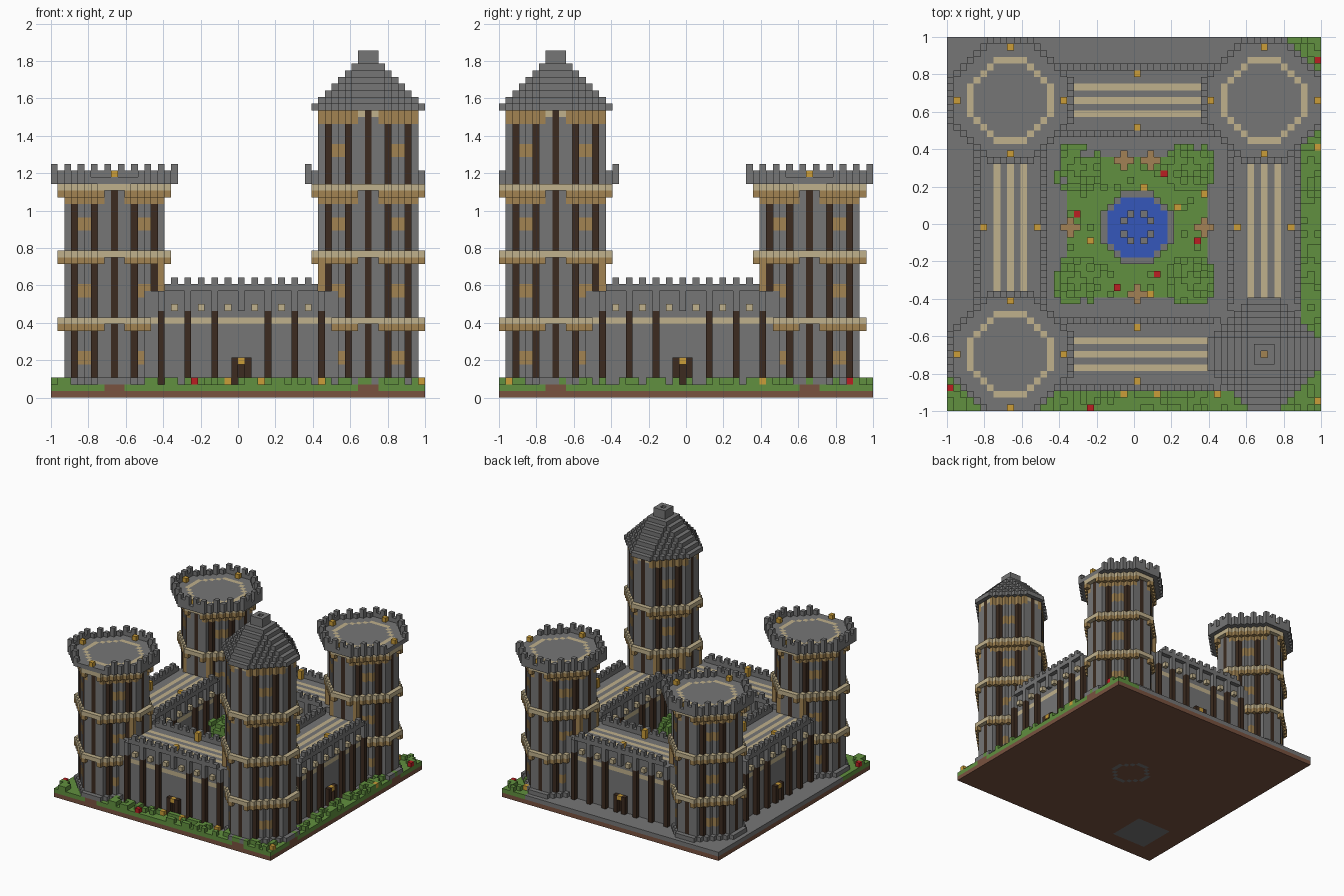
import bpy
import random

random.seed(4)
if "Cube" in bpy.data.objects:
    bpy.data.objects.remove(bpy.data.objects["Cube"])

N = 56                      # blocks along one side
UNIT = 2 / N
COLOURS = {
    "stone": (.18, .18, .18), "sandstone": (.53, .44, .265), "tan": (.36, .23, .085),
    "gold": (.60, .34, .04), "dark_wood": (.045, .024, .014), "dirt": (.19, .084, .05),
    "grass": (.12, .28, .05), "water": (.036, .095, .50), "red": (.50, .013, .016),
    "timber": (.36, .22, .09),
}
MATS = {}
for name, rgb in COLOURS.items():
    m = bpy.data.materials.new(name)
    m.use_nodes = True
    m.diffuse_color = (*rgb, 1)
    m.node_tree.nodes["Principled BSDF"].inputs["Base Color"].default_value = (*rgb, 1)
    MATS[name] = m


class Part:
    """A set of unit blocks, turned into one mesh of its outer faces."""

    def __init__(self, name):
        self.name, self.cells = name, {}

    def put(self, x, y, z, colour):
        if 0 <= x < N and 0 <= y < N:
            self.cells[(x, y, z)] = colour

    def box(self, xs, ys, zs, colour):
        for x in range(*xs):
            for y in range(*ys):
                for z in range(*zs):
                    self.put(x, y, z, colour)

    def octagon(self, c, size, zs, colour, hole=(-1, -1)):
        """Size and hole are (reach along an axis, reach of dx + dy)."""
        r = size[0]
        for dx in range(-r, r + 1):
            for dy in range(-r, r + 1):
                far, total = max(abs(dx), abs(dy)), abs(dx) + abs(dy)
                if total > size[1] or (far <= hole[0] and total <= hole[1]):
                    continue
                for z in range(*zs):
                    col = colour(dx, dy, z) if callable(colour) else colour
                    if col:
                        self.put(c[0] + dx, c[1] + dy, z, col)

    def build(self):
        verts, faces, cols = {}, [], []
        names = list(dict.fromkeys(self.cells.values()))
        for cell, colour in self.cells.items():
            for axis in range(3):
                for side in (0, 1):
                    near = list(cell)
                    near[axis] += 2 * side - 1
                    if tuple(near) in self.cells:
                        continue
                    u, v = (axis + 1) % 3, (axis + 2) % 3
                    quad = []
                    for a, b in ((0, 0), (1, 0), (1, 1), (0, 1)):
                        p = list(cell)
                        p[axis] += side
                        p[u] += a
                        p[v] += b
                        quad.append(verts.setdefault(tuple(p), len(verts)))
                    faces.append(quad if side else quad[::-1])
                    cols.append(names.index(colour))
        mesh = bpy.data.meshes.new(self.name)
        mesh.from_pydata([(x * UNIT - 1, y * UNIT - 1, z * UNIT) for x, y, z in verts], [], faces)
        for n in names:
            mesh.materials.append(MATS[n])
        mesh.polygons.foreach_set("material_index", cols)
        mesh.update()
        bpy.context.collection.objects.link(bpy.data.objects.new(self.name, mesh))


LOW, HIGH = 9, 47           # tower centres in x; in y they are one block less
MID = (28, 27)

# Ground: soil, then turf with paving at the back, right side and inside
ground = Part("ground")
ground.box((0, N), (0, N), (0, 1), "dirt")
ground.box((0, N), (0, N), (1, 2), "grass")
ground.box((0, 50), (10, N), (1, 2), "stone")
ground.box((4, 53), (3, 52), (1, 2), "stone")
ground.box((18, 39), (17, 38), (1, 2), "grass")
ground.box((8, 11), (0, 3), (1, 2), "dirt")
ground.box((46, 49), (0, 3), (1, 2), "dirt")
ground.box((53, N), (7, 10), (1, 2), "dirt")
ground.box((53, N), (45, 48), (1, 2), "dirt")
ground.box((5, 14), (4, 13), (0, 1), "stone")
ground.octagon(MID, (4, 5), (0, 1), "stone", (3, 4))
ground.build()

# Fountain
fountain = Part("fountain")
fountain.octagon(MID, (5, 7), (2, 3), "stone", (4, 6))
fountain.octagon(MID, (4, 6), (2, 3), "water")
for dx, dy in ((2, 1), (1, 2)):
    for sx in (-1, 1):
        for sy in (-1, 1):
            fountain.put(MID[0] + sx * dx, MID[1] + sy * dy, 3, "stone")
fountain.build()

# Tall grass and flowers
plants = Part("plants")


def sow(xs, ys, density):
    for x in range(*xs):
        for y in range(*ys):
            if random.random() < density:
                plants.put(x, y, 2, "grass")


sow((14, N), (0, 3), .4)
sow((0, 4), (0, 4), .3)
sow((53, N), (3, N), .35)
sow((50, N), (52, N), .3)
sow((18, 39), (17, 22), .12)
sow((18, 39), (33, 38), .12)
sow((18, 22), (22, 33), .12)
sow((35, 39), (22, 33), .12)
for x, y in ((55, 52), (0, 3), (21, 0), (32, 35), (19, 29), (37, 25), (31, 20), (25, 18)):
    plants.put(x, y, 2, "red")
for x, y in ((29, 33), (38, 32), (34, 30), (21, 25), (30, 17), (55, 39), (26, 2), (40, 2),
             (55, 1), (51, 53), (31, 2)):
    plants.put(x, y, 2, "gold")
plants.build()


# Courtyard trees and small canopies
def leaf(dx, dy, z):
    return "grass" if abs(dx) + abs(dy) < 3 or random.random() < .45 else None


for i, (x, y) in enumerate([(19, 19), (36, 19), (19, 36), (36, 36)]):
    tree = Part(f"tree_{i + 1}")
    tree.box((x, x + 1), (y, y + 1), (2, 8), "dark_wood")
    tree.octagon((x, y), (3, 5), (6, 9), leaf)
    tree.octagon((x, y), (1, 1), (9, 10), "grass")
    tree.build()
for i, (x, y) in enumerate([(18, 27), (38, 27), (28, 17), (26, 37), (30, 37)]):
    canopy = Part(f"canopy_{i + 1}")
    canopy.box((x, x + 1), (y, y + 1), (2, 6), "dark_wood")
    canopy.octagon((x, y), (1, 1), (6, 7), "timber")
    canopy.build()


# Curtain walls; a and b run along the wall, lo and hi across it
def wall(name, middle, on_x):
    part = Part(name)
    shift = 0 if on_x else -1

    def bar(a, b, lo, hi, z0, z1, colour):
        run, wide = (a + shift, b + shift), (middle + lo, middle + hi)
        xs, ys = (run, wide) if on_x else (wide, run)
        part.box(xs, ys, (z0, z1), colour)

    bar(LOW, HIGH, -4, 5, 2, 16, "stone")
    for s in (-2, 0, 2):                       # walkway stripes
        bar(LOW, HIGH, s, s + 1, 15, 16, "sandstone")
    for s in (-5, 5):
        skin = -4 if s < 0 else 4
        bar(LOW, HIGH, skin, skin + 1, 11, 12, "sandstone")
        bar(17, 40, s, s + 1, 16, 17, "stone")
        for a in range(18, 40, 2):             # merlons
            bar(a, a + 1, s, s + 1, 17, 18, "stone")
        for a in range(16, 42, 4):             # posts and pilasters
            bar(a, a + 1, s, s + 1, 13, 16, "stone")
            if a != 28:
                bar(a, a + 1, s, s + 1, 2, 13, "dark_wood")
        for a in range(18, 40, 4):             # brackets
            bar(a, a + 1, s, s + 1, 13, 14, "sandstone")
        bar(27, 30, skin, skin + 1, 2, 6, "dark_wood")      # gate
        bar(27, 28, s, s + 1, 2, 6, "dark_wood")
        bar(29, 30, s, s + 1, 2, 6, "dark_wood")
        bar(28, 29, s, s + 1, 5, 6, "gold")
        bar(28, 29, skin, skin + 1, 16, 18, "gold")         # lantern
    for a in (LOW + 7, HIGH - 7):              # doorway pillars at the towers
        for s in (-3, 3):
            bar(a, a + 1, s, s + 1, 16, 21, "tan")
    part.build()


wall("front_wall", LOW - 1, True)
wall("back_wall", HIGH - 1, True)
wall("right_wall", LOW, False)
wall("left_wall", HIGH, False)


# Towers
BODY, BAND = (7, 9), (8, 10)


def shaft_colour(dx, dy, z):
    if min(abs(dx), abs(dy)) == 4 and z in (5, 6, 15, 16, 25, 26, 36, 37):
        return "tan"
    return "dark_wood" if dx % 3 == 0 or dy % 3 == 0 else "stone"


def corners(dx, dy, z):
    return "tan" if min(abs(dx), abs(dy)) >= 2 else None


def merlon(dx, dy, z):
    return "stone" if min(abs(dx), abs(dy)) % 2 else None


def tower(name, c, spire):
    part = Part(name)
    part.octagon(c, BODY, (2, 43 if spire else 32), shaft_colour)
    part.octagon(c, BAND, (2, 3), "stone", BODY)
    for z in (10, 20, 30):                     # string courses
        part.octagon(c, BAND, (z, z + 1), corners, BODY)
        part.octagon(c, BAND, (z + 1, z + 2), "sandstone", BODY)
    part.octagon(c, BODY, (29, 30), corners, (6, 8))
    if spire:
        part.octagon(c, BODY, (41, 43), corners, (6, 8))
        for s in (-1, 1):
            for t in (-7, 7):
                part.put(c[0] + s, c[1] + t, 42, "sandstone")
                part.put(c[0] + t, c[1] + s, 42, "sandstone")
        for i, r in enumerate((8, 7, 6, 5, 4, 3, 2, 1, 1)):
            part.octagon(c, (r, r + 2), (43 + i, 44 + i), "stone")
        part.cells.pop((*c, 51))
        part.put(*c, 50, "tan")
    else:
        part.octagon(c, (8, 11), (32, 33), "stone")
        part.octagon(c, (6, 8), (32, 33), "sandstone", (5, 7))
        part.octagon(c, (9, 12), (32, 34), "stone", (8, 11))
        part.octagon(c, (9, 12), (34, 35), merlon, (8, 11))
        for dx, dy in ((1, 0), (-1, 0), (0, 1), (0, -1)):   # lanterns
            part.put(c[0] + dx * 8, c[1] + dy * 8, 33, "gold")
            part.cells.pop((c[0] + dx * 9, c[1] + dy * 9, 33), None)
    part.build()


tower("front_right_tower", (LOW, LOW - 1), False)
tower("front_left_spire_tower", (HIGH, LOW - 1), True)
tower("back_right_tower", (LOW, HIGH - 1), False)
tower("back_left_tower", (HIGH, HIGH - 1), False)
